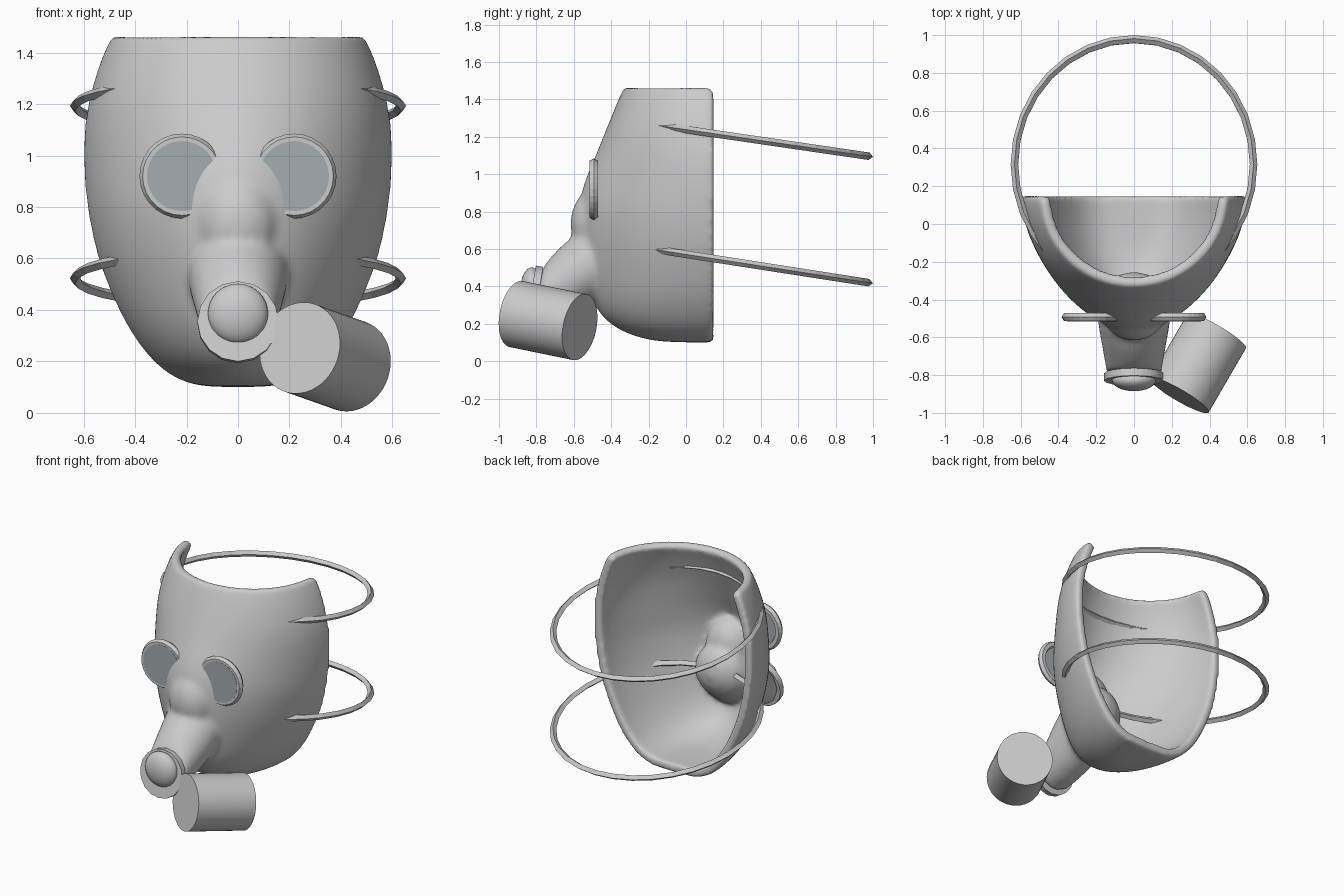
import bpy, bmesh, math
from mathutils import Vector, Matrix

if "Cube" in bpy.data.objects:
    bpy.data.objects.remove(bpy.data.objects["Cube"])


def mesh_object(name, verts, faces):
    me = bpy.data.meshes.new(name)
    me.from_pydata(verts, [], faces)
    ob = bpy.data.objects.new(name, me)
    bpy.context.collection.objects.link(ob)
    return ob


def activate(*obs):
    bpy.ops.object.select_all(action='DESELECT')
    for o in obs:
        o.select_set(True)
    bpy.context.view_layer.objects.active = obs[0]


def cylinder(name, a, b, r, n=32):
    a, b = Vector(a), Vector(b)
    bpy.ops.mesh.primitive_cylinder_add(vertices=n, radius=r, depth=(b - a).length)
    ob = bpy.context.object
    ob.name = name
    ob.matrix_world = Matrix.Translation((a + b) / 2) @ (b - a).to_track_quat('Z', 'Y').to_matrix().to_4x4()
    activate(ob)
    bpy.ops.object.shade_smooth_by_angle(angle=math.radians(30))
    return ob


def ball(name, loc, scale):
    bpy.ops.mesh.primitive_uv_sphere_add(segments=32, ring_count=16, radius=1, location=loc, scale=scale)
    bpy.ops.object.shade_smooth()
    bpy.context.object.name = name
    return bpy.context.object


# Face shell: half superellipse sections (z, half width, front y, exponent)
BACK = 0.147
sections = [
    (.100, .004, .14, 2), (.101, .07, .03, 2), (.104, .15, -.14, 2), (.125, .225, -.25, 1.95),
    (.17, .30, -.37, 1.9), (.25, .375, -.465, 1.85), (.36, .445, -.52, 1.8), (.48, .50, -.55, 1.75),
    (.60, .545, -.565, 1.75), (.70, .568, -.573, 1.75), (.80, .587, -.573, 1.75), (.90, .597, -.562, 1.72),
    (1.0, .601, -.528, 1.75), (1.1, .598, -.483, 1.83), (1.2, .584, -.443, 1.92), (1.3, .558, -.402, 1.98),
    (1.40, .523, -.362, 2), (1.472, .488, -.328, 2)]
N = 36
verts, faces = [], []
for z, w, yf, p in sections:
    for j in range(N + 1):
        t = math.pi * j / N
        c, s = math.cos(t), max(math.sin(t), 0)
        verts.append((math.copysign(w * abs(c) ** (2 / p), c), BACK - (BACK - yf) * s ** (2 / p), z))
for i in range(len(sections) - 1):
    for j in range(N):
        a = i * (N + 1) + j
        faces.append((a, a + N + 1, a + N + 2, a + 1))
shell = mesh_object("face_shell", verts, faces)
m = shell.modifiers.new("round", 'SUBSURF')
m.levels = m.render_levels = 2
m = shell.modifiers.new("wall", 'SOLIDIFY')
m.thickness = 0.06
m.offset = -1
activate(shell)
bpy.ops.object.convert(target='MESH')
shell = bpy.context.object

# Muzzle: round rear end tapering down to the valve (y, z, radius, tilt)
path = [(-.255, .61, .02, 0), (-.27, .61, .085, 0), (-.31, .605, .15, 0), (-.37, .59, .188, 0),
        (-.45, .56, .198, -8), (-.54, .50, .188, -16), (-.63, .44, .172, -16), (-.71, .395, .158, -6),
        (-.79, .358, .145, 10)]
K = 32
mv, mf = [], []
for y, z, r, tilt in path:
    tilt = math.radians(tilt)
    for k in range(K):
        t = 2 * math.pi * k / K
        u = r * math.sin(t)
        mv.append((r * math.cos(t), y + u * math.sin(tilt), z + u * math.cos(tilt)))
for i in range(len(path) - 1):
    for k in range(K):
        a, b = i * K + k, i * K + (k + 1) % K
        mf.append((a, b, b + K, a + K))
mf.append(tuple(range(K)))
mf.append(tuple(range((len(path) - 1) * K, len(path) * K)))
muzzle = mesh_object("muzzle", mv, mf)
bm = bmesh.new()
bm.from_mesh(muzzle.data)
bmesh.ops.recalc_face_normals(bm, faces=bm.faces)
bm.to_mesh(muzzle.data)
bm.free()

# Nose bump, blended with the muzzle into the shell
nose = ball("nose_bump", (0, -.48, .735), (.16, .138, .19))
activate(shell, muzzle, nose)
bpy.ops.object.join()
m = shell.modifiers.new("blend", 'REMESH')
m.mode = 'VOXEL'
m.voxel_size = 0.016
m.use_smooth_shade = True
m = shell.modifiers.new("soften", 'SMOOTH')
m.factor = 0.5
m.iterations = 12

# Valve disc and its dome
axis = Vector((0, -math.cos(math.radians(10)), math.sin(math.radians(10))))
centre = Vector((0, -.825, .355))
cylinder("valve_disc", centre - axis * .035, centre + axis * .005, .158, 16)
ball("valve_dome", (0, -.825, .385), (.117, .06, .117))

# Filter canister
cylinder("filter_canister", (.24, -.907, .2525), (.437, -.568, .183), .18, 48)

# Goggles
glass = bpy.data.materials.new("glass")
glass.diffuse_color = (.37, .42, .44, 1)
glass.use_nodes = True
glass.node_tree.nodes["Principled BSDF"].inputs["Base Color"].default_value = glass.diffuse_color
for side, s in (("left", -1), ("right", 1)):
    bpy.ops.mesh.primitive_torus_add(major_radius=.14, minor_radius=.025, major_segments=28, minor_segments=6,
                                     location=(s * .218, -.493, .92), rotation=(math.pi / 2, 0, 0))
    bpy.context.object.name = side + "_goggle_ring"
    lens = cylinder(side + "_lens", (s * .218, -.485, .92), (s * .218, -.516, .92), .136, 32)
    lens.data.materials.append(glass)

# Head straps
for name, z, deg in (("upper_strap", 1.193, -8.3), ("lower_strap", .523, -8.8)):
    bpy.ops.mesh.primitive_torus_add(major_radius=.633, minor_radius=.02, major_segments=32, minor_segments=4,
                                     location=(0, .315, z), rotation=(math.radians(deg), 0, 0))
    ob = bpy.context.object
    ob.name = name
    ob.scale = (1, 1.06, 1)
